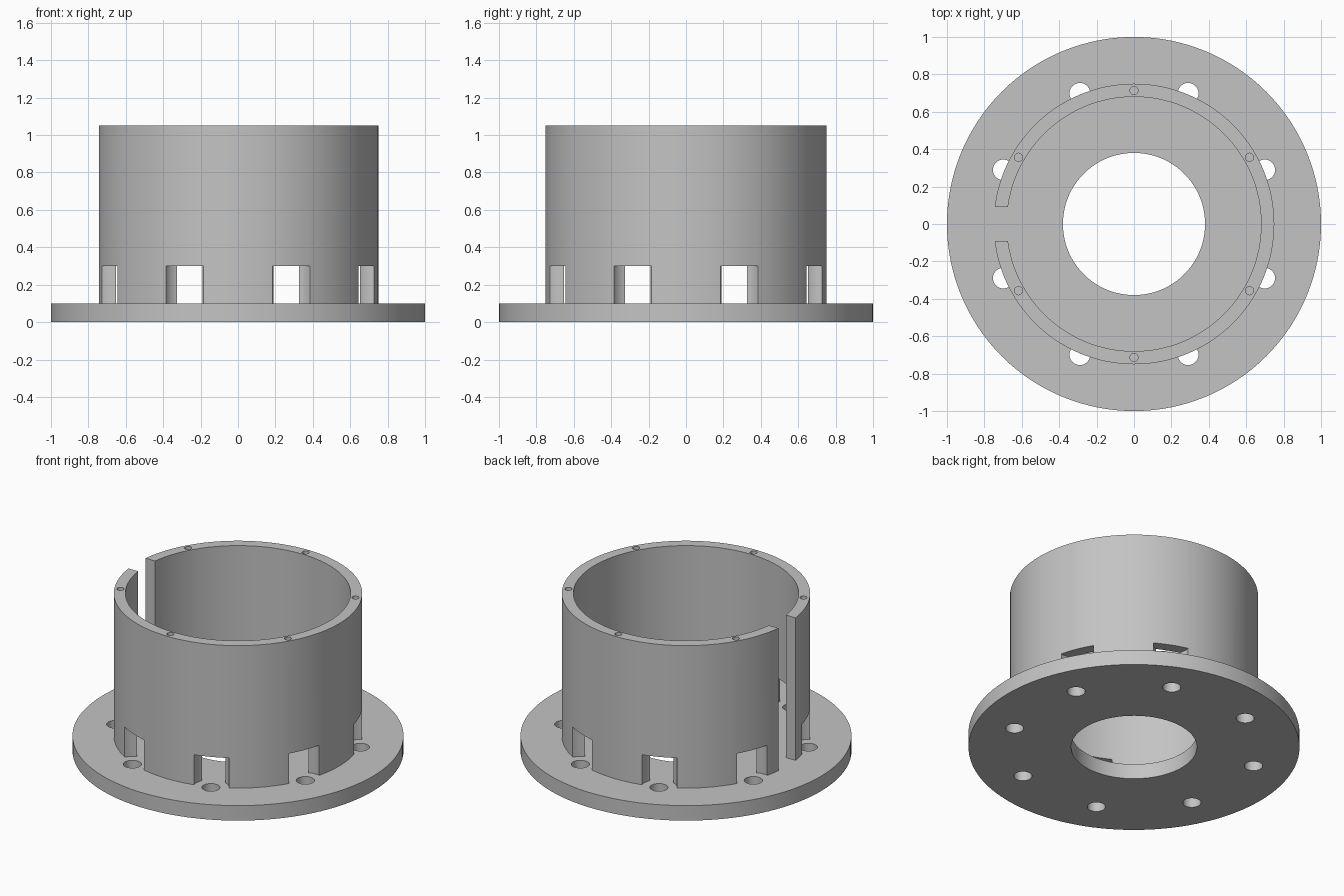
import bpy
import bmesh
from math import cos, sin, pi, radians
from mathutils import Matrix, Vector

cube = bpy.data.objects.get("Cube")
if cube:
    bpy.data.objects.remove(cube, do_unlink=True)

# Single grey material
GREY = (0.55, 0.55, 0.55, 1.0)
grey = bpy.data.materials.new("plain grey")
grey.use_nodes = True
grey.diffuse_color = GREY
grey.node_tree.nodes["Principled BSDF"].inputs["Base Color"].default_value = GREY


def make_object(name, bm):
    bmesh.ops.recalc_face_normals(bm, faces=bm.faces)
    mesh = bpy.data.meshes.new(name)
    bm.to_mesh(mesh)
    bm.free()
    mesh.materials.append(grey)
    obj = bpy.data.objects.new(name, mesh)
    bpy.context.collection.objects.link(obj)
    return obj


def make_ring(name, inner, outer, bottom, top, segments=128):
    """Revolve a rectangular section around z."""
    bm = bmesh.new()
    section = [(inner, bottom), (outer, bottom), (outer, top), (inner, top)]
    loops = []
    for i in range(segments):
        a = 2 * pi * i / segments
        loops.append([bm.verts.new((r * cos(a), r * sin(a), z)) for r, z in section])
    for i, here in enumerate(loops):
        there = loops[(i + 1) % segments]
        for j in range(4):
            k = (j + 1) % 4
            bm.faces.new((here[j], there[j], there[k], here[k]))
    return make_object(name, bm)


def add_pegs(bm, count, first_angle, distance, radius, bottom, top, segments):
    """Add a circle of upright cylinders to a cutter mesh."""
    for i in range(count):
        a = radians(first_angle) + 2 * pi * i / count
        centre = Vector((distance * cos(a), distance * sin(a), (bottom + top) / 2))
        bmesh.ops.create_cone(bm, cap_ends=True, segments=segments, radius1=radius,
                              radius2=radius, depth=top - bottom,
                              matrix=Matrix.Translation(centre))


def cut(obj, bm):
    """Subtract the cutter mesh, then shade the result."""
    cutter = make_object(obj.name + "_cutter", bm)
    cutter.hide_render = True
    mod = obj.modifiers.new("cut", "BOOLEAN")
    mod.operation = "DIFFERENCE"
    mod.solver = "EXACT"
    mod.object = cutter
    bpy.ops.object.select_all(action="DESELECT")
    obj.select_set(True)
    bpy.context.view_layer.objects.active = obj
    bpy.ops.object.modifier_apply(modifier=mod.name)
    bpy.data.objects.remove(cutter, do_unlink=True)
    bpy.ops.object.shade_smooth_by_angle(angle=radians(30))


BOLT_CIRCLE = 0.757

# Flange with centre bore and eight bolt holes
flange = make_ring("base_flange", 0.38, 1.0, 0.0, 0.1)
bm = bmesh.new()
add_pegs(bm, 8, 22.5, BOLT_CIRCLE, 0.055, -0.1, 0.2, 32)
cut(flange, bm)

# Upright wall
wall = make_ring("cylinder_wall", 0.68, 0.75, 0.1, 1.05)
bm = bmesh.new()
# Bolt head clearance windows
add_pegs(bm, 8, 22.5, BOLT_CIRCLE, 0.11, 0.0, 0.3, 48)
# Blind pin holes in the rim
add_pegs(bm, 6, 30, 0.713, 0.022, 0.6, 1.2, 20)
# Full height slot on the right side
bmesh.ops.create_cube(bm, size=1, matrix=Matrix.Translation((-0.7, 0, 0.6))
                      @ Matrix.Diagonal((0.4, 0.18, 1.4, 1)))
cut(wall, bm)
